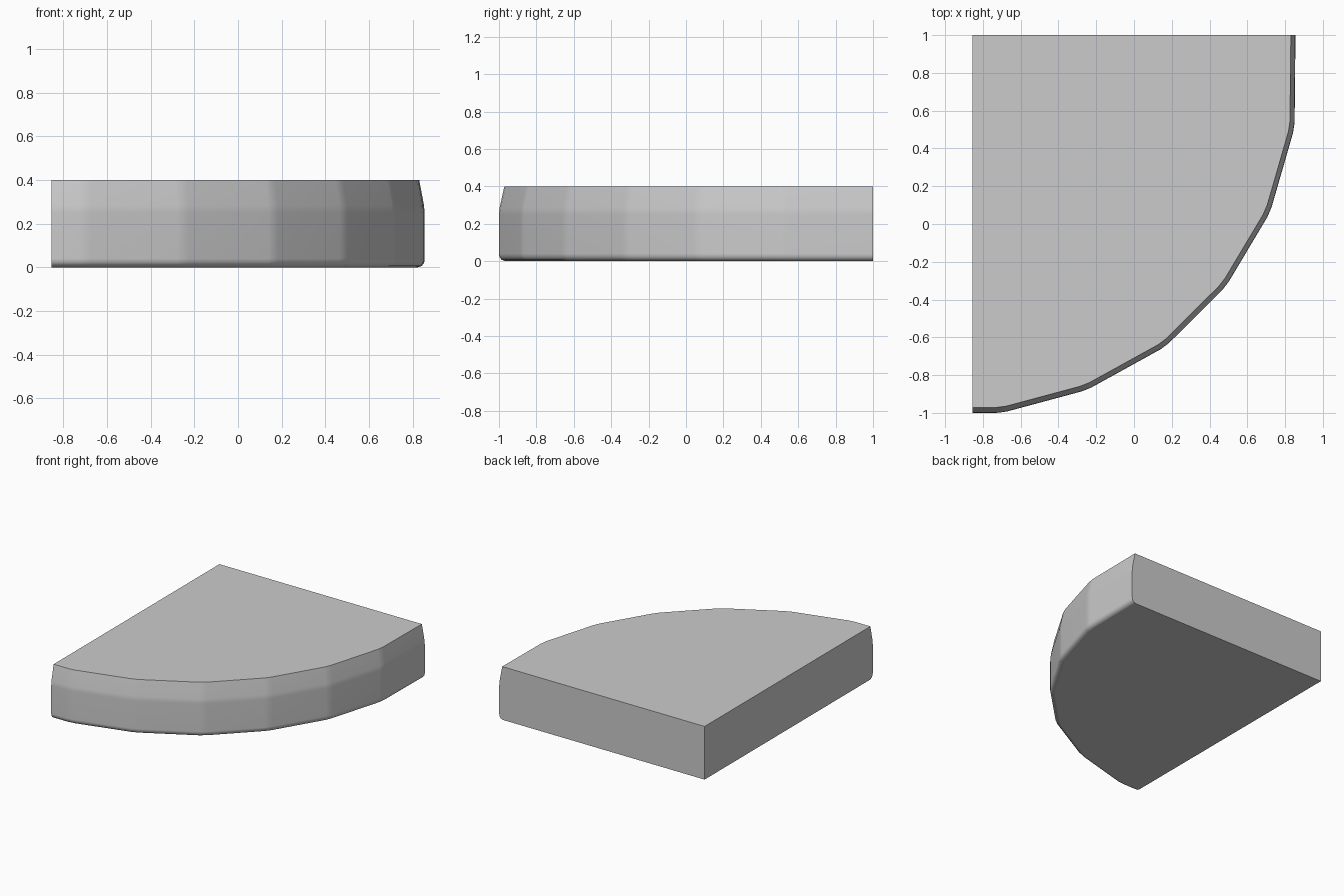
import bpy, bmesh
from mathutils import Vector

if "Cube" in bpy.data.objects:
    bpy.data.objects.remove(bpy.data.objects["Cube"])

CORNER = Vector((-0.855, 1.0))   # square corner where the two straight walls meet
RADIUS = 1.88

# Faceted curved edge, from the front end of the left wall to the right end of the back wall
arc = [Vector(p) for p in [(-0.855, -1.0), (-0.70, -1.0), (-0.25, -0.879), (0.165, -0.65),
                           (0.487, -0.33), (0.72, 0.06), (0.85, 0.51), (0.855, 1.0)]]


def chamfered(points, width):
    """Cut each inner corner of the path with a short facet."""
    out = [points[0]]
    for a, b, c in zip(points, points[1:], points[2:]):
        out.append(b + (a - b).normalized() * width)
        out.append(b + (c - b).normalized() * width)
    return out + [points[-1]]


path = chamfered(arc, 0.028)

# Edge profile: height and inset of the curved rim
profile = [(0.0, 0.035), (0.007, 0.014), (0.022, 0.002), (0.04, 0.0),
           (0.25, 0.0), (0.285, 0.003), (0.40, 0.027)]

bm = bmesh.new()
rings = []
for z, inset in profile:
    s = 1 - inset / RADIUS
    ring = [CORNER + (p - CORNER) * s for p in path]
    rings.append([bm.verts.new((p.x, p.y, z)) for p in ring])

# Rim faces
for lo, hi in zip(rings, rings[1:]):
    for i in range(len(path) - 1):
        bm.faces.new((lo[i], lo[i + 1], hi[i + 1], hi[i]))

# Bottom, top and the two straight walls
c0 = bm.verts.new((CORNER.x, CORNER.y, 0.0))
c1 = bm.verts.new((CORNER.x, CORNER.y, 0.40))
bm.faces.new([c0] + rings[0][::-1])
bm.faces.new([c1] + rings[-1])
bm.faces.new([c0, c1] + [r[0] for r in reversed(rings)])
bm.faces.new([c1, c0] + [r[-1] for r in rings])
bmesh.ops.recalc_face_normals(bm, faces=bm.faces)

mesh = bpy.data.meshes.new("quarter_round_slab")
bm.to_mesh(mesh)
bm.free()
slab = bpy.data.objects.new("quarter_round_slab", mesh)
bpy.context.collection.objects.link(slab)

# Soft facet transitions with flat large faces
bpy.context.view_layer.objects.active = slab
slab.select_set(True)
bpy.ops.object.shade_smooth_by_angle(angle=0.6)
weighted = slab.modifiers.new("weighted_normals", 'WEIGHTED_NORMAL')
weighted.keep_sharp = True
